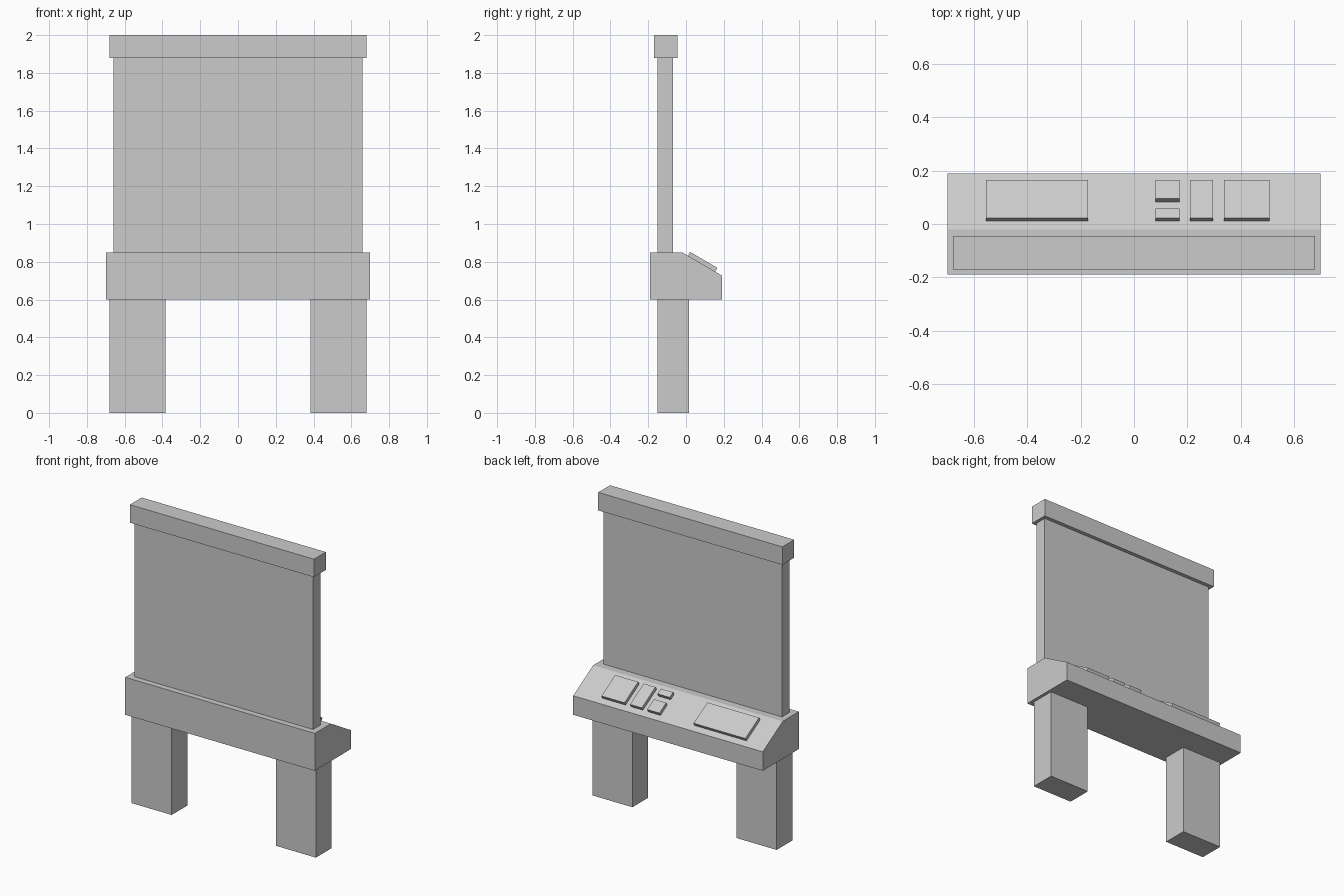
import bpy
import bmesh
from math import atan2, sin, cos
from mathutils import Matrix, Vector

cube = bpy.data.objects.get("Cube")
if cube:
    bpy.data.objects.remove(cube, do_unlink=True)

grey = bpy.data.materials.new("plain grey")
grey.use_nodes = True
colour = (0.6, 0.6, 0.6, 1)
grey.diffuse_color = colour
grey.node_tree.nodes["Principled BSDF"].inputs["Base Color"].default_value = colour


def finish(name, bm):
    bmesh.ops.recalc_face_normals(bm, faces=bm.faces)
    mesh = bpy.data.meshes.new(name)
    bm.to_mesh(mesh)
    bm.free()
    mesh.materials.append(grey)
    obj = bpy.data.objects.new(name, mesh)
    bpy.context.collection.objects.link(obj)
    return obj


def box(name, x, y, z, matrix=Matrix()):
    """Box from (low, high) ranges, optionally placed by a matrix."""
    bm = bmesh.new()
    bmesh.ops.create_cube(bm, size=1)
    centre = Vector([(a + b) / 2 for a, b in (x, y, z)])
    size = [b - a for a, b in (x, y, z)]
    bm.transform(matrix @ Matrix.Translation(centre) @ Matrix.Diagonal((*size, 1)))
    return finish(name, bm)


# Legs
for side, name in ((-1, "right_leg"), (1, "left_leg")):
    box(name, sorted((side * 0.385, side * 0.68)), (-0.15, 0.015), (0, 0.6))

# Console desk: side profile extruded across the width
ridge_y, ridge_z, lip_y, lip_z = -0.02, 0.85, 0.19, 0.727
profile = [(-0.19, 0.6), (lip_y, 0.6), (lip_y, lip_z), (ridge_y, ridge_z), (-0.19, ridge_z)]
bm = bmesh.new()
end = bm.faces.new([bm.verts.new((-0.7, y, z)) for y, z in profile])
extruded = bmesh.ops.extrude_face_region(bm, geom=[end])["geom"]
bmesh.ops.translate(bm, vec=(1.4, 0, 0),
                    verts=[v for v in extruded if isinstance(v, bmesh.types.BMVert)])
finish("console_desk", bm)

# Upright board and its cap
box("upright_board", (-0.66, 0.66), (-0.15, -0.07), (0.85, 1.88))
box("top_cap", (-0.68, 0.68), (-0.17, -0.045), (1.88, 2.0))

# Raised control plates lying on the sloped desk top
tilt = atan2(lip_z - ridge_z, lip_y - ridge_y)
slope = Matrix.Translation((0, ridge_y, ridge_z)) @ Matrix.Rotation(tilt, 4, "X")
thickness = 0.023
plates = {
    "wide_plate": ((-0.555, -0.173), (0.022, 0.166)),
    "small_upper_plate": ((0.08, 0.17), (0.022, 0.058)),
    "small_lower_plate": ((0.08, 0.17), (0.095, 0.166)),
    "narrow_plate": ((0.21, 0.297), (0.022, 0.166)),
    "square_plate": ((0.338, 0.508), (0.022, 0.166)),
}
for name, (x, y_range) in plates.items():
    along = [(y - ridge_y + thickness * sin(tilt)) / cos(tilt) for y in y_range]
    box(name, x, along, (-0.003, thickness), slope)
